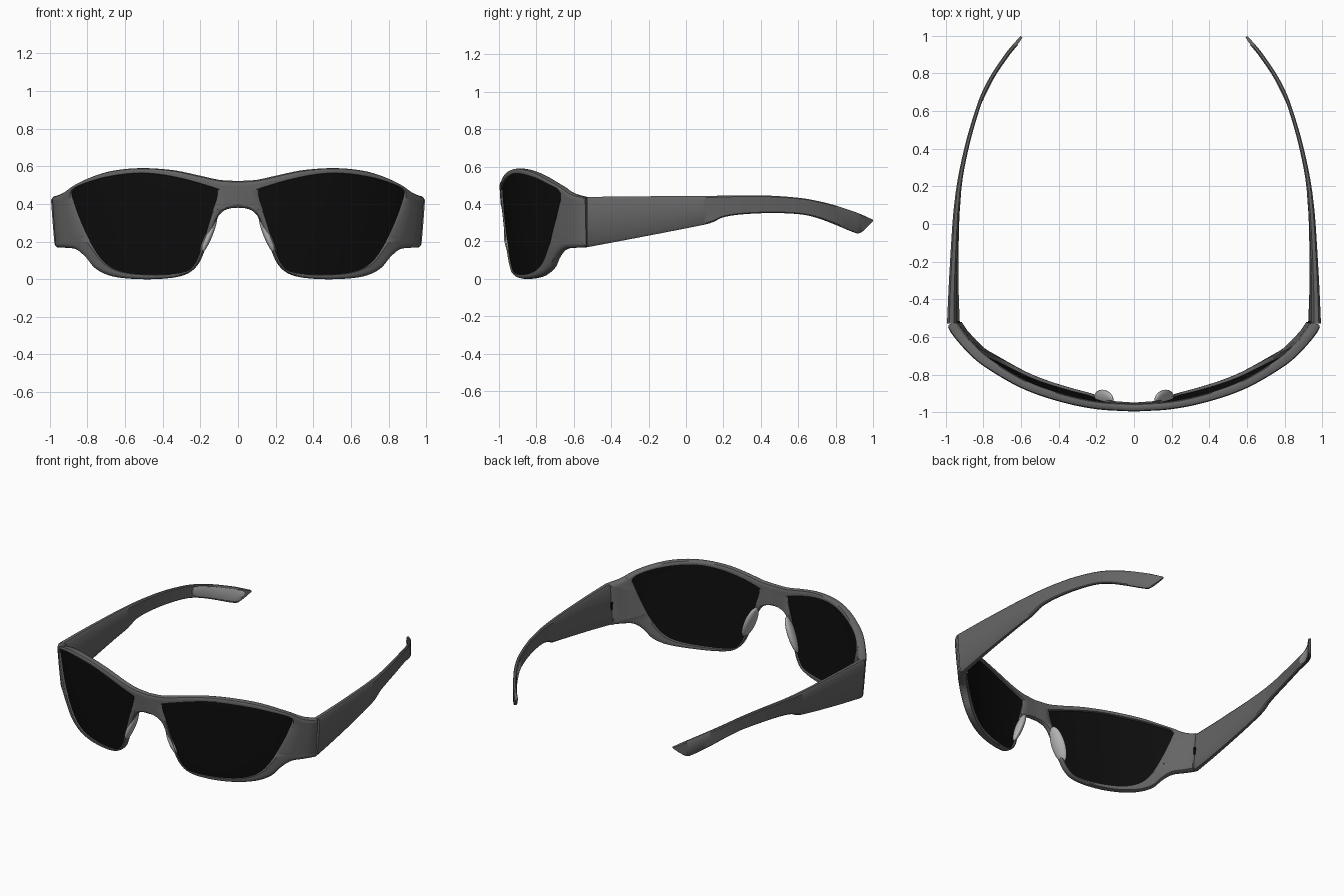
import bpy, bmesh, math
from mathutils import Vector, Matrix

if "Cube" in bpy.data.objects:
    bpy.data.objects.remove(bpy.data.objects["Cube"])


def crom(pts, n, closed=False):
    """Smooth curve through points of any dimension."""
    p = [Vector(q) for q in pts]
    if closed:
        p = [p[-1]] + p + p[:2]
    else:
        p = [2 * p[0] - p[1]] + p + [2 * p[-1] - p[-2]]
    out = []
    for a, b, c, d in zip(p, p[1:], p[2:], p[3:]):
        for i in range(n):
            t = i / n
            out.append(0.5 * (2 * b + (c - a) * t + (2 * a - 5 * b + 4 * c - d) * t * t
                              + (3 * b - a - 3 * c + d) * t ** 3))
    return out if closed else out + [p[-2]]


def material(name, v):
    m = bpy.data.materials.new(name)
    m.diffuse_color = (v, v, v, 1)
    m.use_nodes = True
    m.node_tree.nodes["Principled BSDF"].inputs["Base Color"].default_value = m.diffuse_color
    return m


FRAME, LENS, PAD = material("frame_grey", 0.13), material("lens_black", 0.004), material("pad_grey", 0.45)


def finish(name, bm, mat, open_centre=False):
    """Turn bmesh into a smooth, mirrored object."""
    bmesh.ops.recalc_face_normals(bm, faces=bm.faces)
    if open_centre:
        inner = [f for f in bm.faces if all(abs(v.co.x) < 1e-5 for v in f.verts)]
        bmesh.ops.delete(bm, geom=inner, context='FACES')
    me = bpy.data.meshes.new(name)
    bm.to_mesh(me)
    bm.free()
    me.materials.append(mat)
    ob = bpy.data.objects.new(name, me)
    bpy.context.collection.objects.link(ob)
    bpy.ops.object.select_all(action='DESELECT')
    ob.select_set(True)
    bpy.context.view_layer.objects.active = ob
    bpy.ops.object.shade_smooth_by_angle(angle=math.radians(40))
    ob.modifiers.new("mirror", 'MIRROR').merge_threshold = 0.0002


# Plan curve of the wraparound front, walked by arc length
plan = crom([(0, -1), (.2, -.986), (.4, -.943), (.6, -.872), (.8, -.757), (.9, -.672),
             (.965, -.6), (.993, -.555), (1.001, -.52), (1.002, -.47)], 16)
dist = [0.0]
for a, b in zip(plan, plan[1:]):
    dist.append(dist[-1] + (b - a).length)


def on_plan(s):
    if s < 0:
        p = on_plan(-s)
        return Vector((-p.x, p.y))
    i = 0
    while i < len(dist) - 2 and dist[i + 1] < s:
        i += 1
    return plan[i].lerp(plan[i + 1], (s - dist[i]) / (dist[i + 1] - dist[i]))


def lean(z):
    return 0.045 * (max(0, .6 - z) / .6) ** 1.5


def wrap(p, d):
    """Flat (s, z) position and depth d -> wrapped 3D position."""
    s, z = p
    t = (on_plan(s + .015) - on_plan(s - .015)).normalized()
    q = on_plan(s) + Vector((-t.y, t.x)) * (d + lean(z))
    return Vector((q.x, q.y, z))


# Flat outlines: half of the frame and one lens
top = crom([(0, .522), (.1, .528), (.2, .549), (.36, .58), (.55, .59), (.74, .569),
            (.92, .513), (1.05, .457), (1.15, .437)], 6)
bottom = crom([(1.15, .17), (1.03, .166), (.965, .158), (.895, .115), (.83, .055), (.73, .016),
               (.58, .001), (.42, .003), (.3, .023), (.23, .07), (.185, .15), (.12, .31),
               (.085, .358), (.045, .376), (0, .38)], 6)
end = [Vector((1.15, z)) for z in (.41, .36, .3, .24, .2)]
middle = [Vector((0, z)) for z in (.405, .425, .445, .465, .48, .495)]
outer = top + end + bottom + middle
lens = crom([(.11, .45), (.135, .485), (.33, .54), (.52, .563), (.73, .543), (.91, .497),
             (.965, .468), (.965, .43), (.92, .32), (.835, .17), (.755, .08), (.64, .036),
             (.45, .024), (.3, .037), (.245, .072), (.205, .15), (.15, .32)], 12, True)
C = Vector((.5, .3))


def lens_at(p):
    """Point where the ray from the lens centre to p meets the lens edge."""
    r = p - C
    for a, b in zip(lens, lens[1:] + lens[:1]):
        e, k = b - a, a - C
        den = r.x * e.y - r.y * e.x
        if abs(den) > 1e-12:
            u = (k.x * r.y - k.y * r.x) / den
            t = (k.x * e.y - k.y * e.x) / den
            if -1e-5 <= u <= 1 + 1e-5 and t > 0:
                return C + r * t
    return p


edge = [lens_at(p) for p in outer]
N = len(outer)


def bridge(bm, rings, loop=True):
    """Quads between neighbouring rings of vertices."""
    pairs = list(zip(rings, rings[1:])) + ([(rings[-1], rings[0])] if loop else [])
    for a, b in pairs:
        for i in range(len(a)):
            j = (i + 1) % len(a)
            bm.faces.new((a[i], a[j], b[j], b[i]))


# Front frame: a rounded section swept between lens edge and outline
bm = bmesh.new()
sections = []
for i, (O, L) in enumerate(zip(outer, edge)):
    t = (outer[(i + 1) % N] - outer[i - 1]).normalized()
    n = Vector((t.y, -t.x))
    if O.x < 1e-6:  # keep the mirror seam flat
        n = Vector((0, -1 if i == 0 else 1 if abs(O.y - .38) < 1e-4 else 0))
    m = min(.02, .4 * (O - L).length)
    T = .042 + .016 * (O.x / 1.15) ** 2
    Q, R = O + n * m, O + n * m * .3
    lv = [(L, .01), (L.lerp(Q, .12), 0), (L.lerp(Q, .4), 0), (L.lerp(Q, .7), 0), (Q, 0),
          (R, .005), (O, .016), (O, T - .016), (R, T - .005), (Q, T),
          (L.lerp(Q, .7), T), (L.lerp(Q, .4), T), (L.lerp(Q, .12), T), (L, T - .008)]
    sections.append([bm.verts.new(wrap(p, d)) for p, d in lv])
bridge(bm, sections)
finish("front_frame", bm, FRAME, True)

# Lenses: curved slabs of concentric rings
bm = bmesh.new()
steps = (.2, .4, .6, .8, .92, 1.0)
rings = [[bm.verts.new(wrap(C.lerp(p, k), d)) for p in edge]
         for d, ks in ((.008, steps), (.03, steps[::-1])) for k in ks]
bridge(bm, rings, loop=False)
for ring, d in ((rings[0], .008), (rings[-1], .03)):
    c = bm.verts.new(wrap(C, d))
    for i in range(N):
        bm.faces.new((ring[i], ring[(i + 1) % N], c))
finish("lenses", bm, LENS)


def loft(name, stations, u0, u1, mat, n=5):
    """Rounded bar along stations of (y, outer x, top, bottom, thickness)."""
    st = crom(stations, n)
    corners = [(.25, 1), (.75, 1), (1, .94), (1, .5), (1, .06), (.75, 0), (.25, 0), (0, .06), (0, .5), (0, .94)]
    bm = bmesh.new()
    rings = []
    for i, (y, x, hi, lo, th) in enumerate(st):
        a, b = st[max(i - 1, 0)], st[min(i + 1, len(st) - 1)]
        t = Vector((b[1] - a[1], b[0] - a[0])).normalized()
        ring = []
        for u, v in corners:
            z = lo + (hi - lo) * v
            k = (u0 + (u1 - u0) * u) * th + lean(z) * min(1, max(0, (.2 - y) / .73))
            ring.append(bm.verts.new((x - t.y * k, y + t.x * k, z)))
        rings.append(ring)
    bridge(bm, rings, loop=False)
    bm.faces.new(rings[0])
    bm.faces.new(rings[-1])
    finish(name, bm, mat)


# Temple arms, stepping thinner and curling down at the tip
loft("temples", [(-.528, 1.001, .438, .169, .05), (-.3, .988, .441, .212, .04), (0, .967, .443, .27, .033),
                 (.13, .953, .444, .298, .03), (.2, .943, .445, .329, .027), (.3, .925, .446, .345, .024),
                 (.45, .89, .445, .352, .022), (.6, .845, .434, .347, .02), (.7, .808, .418, .328, .02),
                 (.8, .755, .393, .292, .02), (.9, .687, .36, .251, .02), (.935, .66, .347, .246, .02),
                 (.975, .625, .329, .28, .018), (1.0, .602, .317, .308, .012)], 0, 1, FRAME)

# Soft grips on the inside of the temple tips
loft("temple_grips", [(.66, .825, .395, .37, .02), (.69, .812, .408, .346, .02), (.8, .755, .38, .305, .02),
                      (.9, .687, .347, .265, .02), (.94, .656, .33, .262, .02), (.965, .634, .318, .295, .02)],
     .8, 1.12, PAD)

# Nose pads behind the inner rims
bm = bmesh.new()
bmesh.ops.create_uvsphere(bm, u_segments=20, v_segments=12, radius=1, matrix=(
    Matrix.Translation((.16, -.927, .24)) @ Matrix.Rotation(math.radians(-22), 4, 'Y')
    @ Matrix.Rotation(math.radians(-15), 4, 'Z') @ Matrix.Diagonal((.024, .048, .12, 1))))
finish("nose_pads", bm, PAD)

# Hinge knuckles inside the temple joints
bm = bmesh.new()
bmesh.ops.create_cube(bm, size=1, matrix=Matrix.Translation((.937, -.53, .3)) @ Matrix.Diagonal((.02, .03, .05, 1)))
finish("hinges", bm, LENS)
